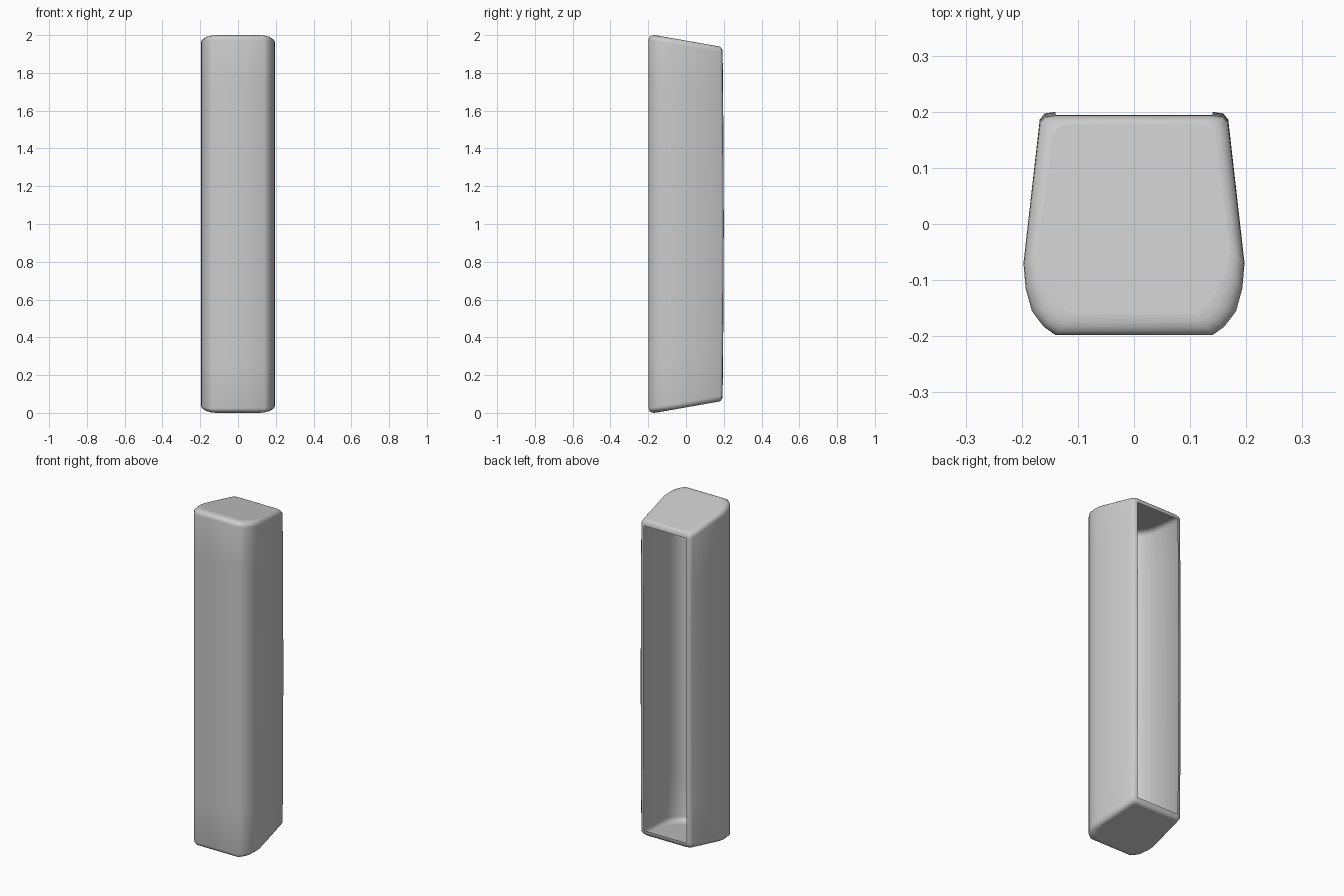
import bpy, bmesh, math

if "Cube" in bpy.data.objects:
    bpy.data.objects.remove(bpy.data.objects["Cube"])

# Right half of the cross-section, front to back: wall and flat end cap
WALL = [(.14, -.198), (.161, -.183), (.182, -.155), (.193, -.115),
        (.197, -.07), (.168, .18), (.159, .191), (.14, .194)]
CAP = [(.11, -.16), (.122, -.153), (.135, -.145), (.164, -.085),
       (.172, -.05), (.145, .16), (.136, .17), (.125, .177)]
SLOPE, ROUND, STEPS = .176, .03, 5


def mirrored(half):
    return half + [(-x, y) for x, y in reversed(half)]


wall, cap = mirrored(WALL), mirrored(CAP)


def end_ring(k, top):
    """Ring k of the rounded edge: 0 is the cap border, STEPS is the wall."""
    a = math.pi / 2 * k / STEPS
    s, drop = math.sin(a), ROUND * (1 - math.cos(a))
    ring = []
    for (wx, wy), (cx, cy) in zip(wall, cap):
        x, y = cx + (wx - cx) * s, cy + (wy - cy) * s
        h = .001 + SLOPE * (y + .16) + drop
        ring.append((x, y, 2 - h if top else h))
    return ring


# Levels from bottom to top; the wall bows out slightly at the open back
bottom = [end_ring(k, False) for k in range(STEPS + 1)]
top = [end_ring(k, True) for k in range(STEPS, -1, -1)]
middle = []
for i in range(1, 8):
    t = i / 8
    bow = .006 * math.sin(math.pi * t)
    middle.append([(x, y + (bow if y > .15 else 0), z0 + (z1 - z0) * t)
                   for (x, y, z0), (_, _, z1) in zip(bottom[-1], top[0])])
levels = bottom + middle + top

# Hollow casing, open along the back
bm = bmesh.new()
rings = [[bm.verts.new(p) for p in level] for level in levels]
n = len(wall)
for j in range(len(rings) - 1):
    is_wall = STEPS <= j < len(rings) - 1 - STEPS
    for i in range(n):
        if is_wall and i == n // 2 - 1:
            continue
        k = (i + 1) % n
        bm.faces.new((rings[j][i], rings[j][k], rings[j + 1][k], rings[j + 1][i]))
bm.faces.new(list(reversed(rings[0])))
bm.faces.new(rings[-1])

for f in bm.faces:
    f.smooth = True
# Crisp border around both end caps
for f in bm.faces:
    if len(f.verts) > 4:
        for e in f.edges:
            e.smooth = False

mesh = bpy.data.meshes.new("hollow_casing")
bm.to_mesh(mesh)
bm.free()
casing = bpy.data.objects.new("hollow_casing", mesh)
bpy.context.collection.objects.link(casing)
